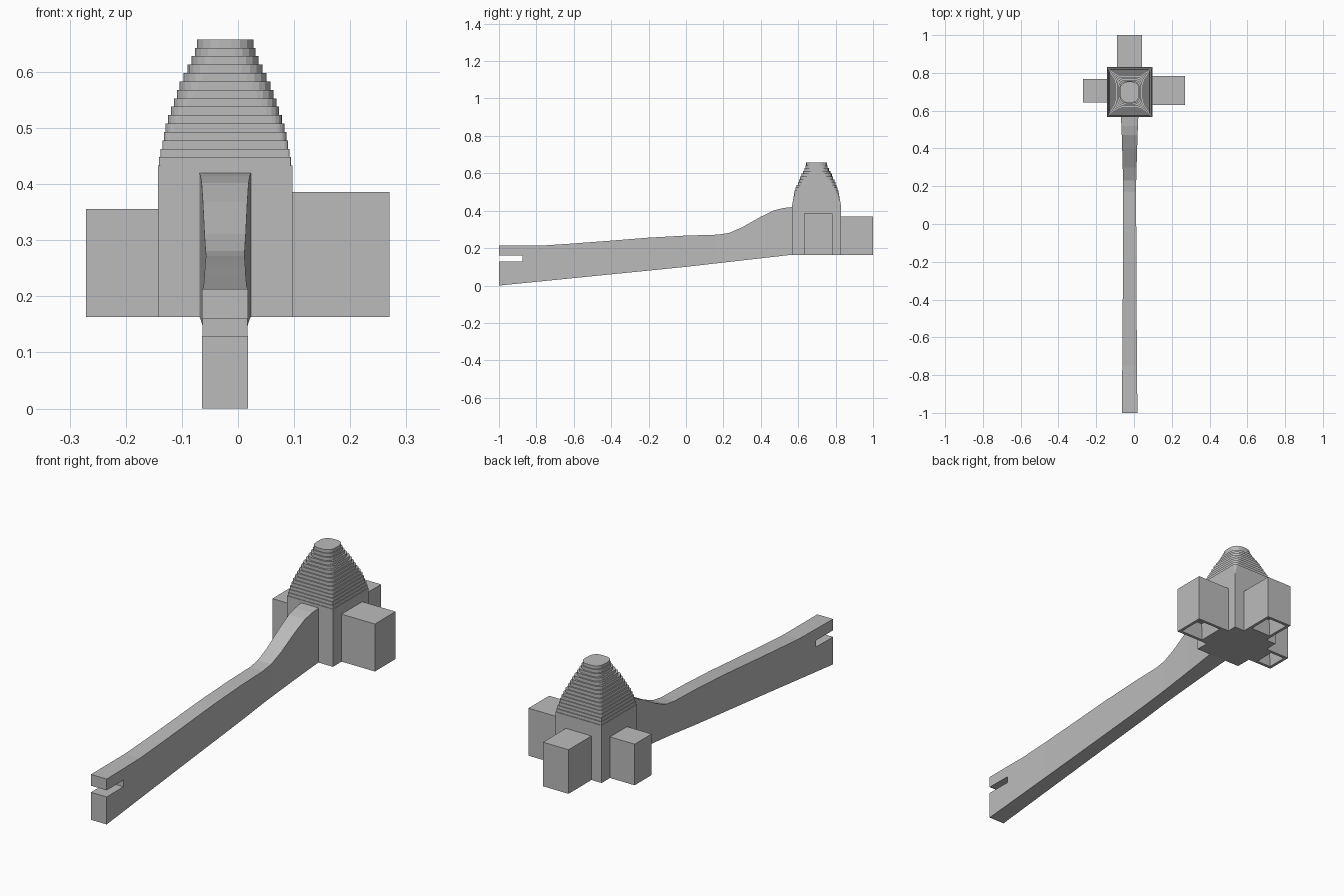
import bpy, bmesh, math

cube = bpy.data.objects.get("Cube")
if cube:
    bpy.data.objects.remove(cube, do_unlink=True)

grey = bpy.data.materials.new("plain grey")
grey.use_nodes = True
colour = (0.5, 0.5, 0.5, 1)
grey.diffuse_color = colour
grey.node_tree.nodes["Principled BSDF"].inputs["Base Color"].default_value = colour


def loft(name, rings):
    """Skin a list of equal-sized point loops and cap both ends."""
    bm = bmesh.new()
    loops = [[bm.verts.new(p) for p in ring] for ring in rings]
    count = len(loops[0])
    for a, b in zip(loops, loops[1:]):
        for i in range(count):
            j = (i + 1) % count
            bm.faces.new((a[i], a[j], b[j], b[i]))
    bm.faces.new(loops[0][::-1])
    bm.faces.new(loops[-1])
    bmesh.ops.recalc_face_normals(bm, faces=bm.faces)
    mesh = bpy.data.meshes.new(name)
    bm.to_mesh(mesh)
    bm.free()
    mesh.materials.append(grey)
    obj = bpy.data.objects.new(name, mesh)
    bpy.context.collection.objects.link(obj)
    return obj


def rect(x0, x1, y0, y1, z):
    return [(x0, y0, z), (x1, y0, z), (x1, y1, z), (x0, y1, z)]


def rounded(hx, hy, r, z):
    """Rounded rectangle around the hub axis."""
    pts = []
    for k, (sx, sy) in enumerate(((1, 1), (-1, 1), (-1, -1), (1, -1))):
        for s in range(5):
            a = math.pi / 2 * (k + s / 4)
            pts.append((CX + sx * (hx - r) + r * math.cos(a),
                        CY + sy * (hy - r) + r * math.sin(a), z))
    return pts


def interp(table, t):
    for (a, va), (b, vb) in zip(table, table[1:]):
        if t <= b:
            return va + (vb - va) * (t - a) / (b - a)
    return table[-1][1]


CX, CY, BASE = -0.023, 0.698, 0.163
HX, HY, SHOULDER, PEAK = 0.12, 0.132, 0.433, 0.658

# Square hub
loft("hub", [rect(CX - HX, CX + HX, CY - HY, CY + HY, z) for z in (BASE, SHOULDER)])

# Stepped dome: layers shrink and turn round toward the peak
LAYERS = 15
width = [(0, 0.98), (0.3, 0.88), (0.65, 0.67), (0.9, 0.46), (1, 0.42)]
steps = []
for i in range(LAYERS):
    t = i / (LAYERS - 1)
    w = interp(width, t)
    hx, hy = HX * w, HY * w
    radius = min(hx, hy) * (0.02 + 0.75 * t ** 1.5)
    for level in (i, i + 1):
        z = SHOULDER + (PEAK - SHOULDER) * level / LAYERS
        steps.append(rounded(hx, hy, radius, z))
loft("stepped_dome", steps)


# Blocks around the hub, each with a tapering socket underneath
def socket_block(name, x0, x1, y0, y1, top, out):
    ox, oy = out

    def inner(gap, z):
        near = gap + 0.025
        return rect(x0 + (near if ox > 0 else gap), x1 - (near if ox < 0 else gap),
                    y0 + (near if oy > 0 else gap), y1 - (near if oy < 0 else gap), z)

    loft(name, [rect(x0, x1, y0, y1, top), rect(x0, x1, y0, y1, BASE),
                inner(0.014, BASE), inner(0.03, BASE + 0.07)])


socket_block("left_block", CX + HX, 0.27, 0.63, 0.783, 0.386, (1, 0))
socket_block("right_block", -0.271, CX - HX, 0.642, 0.768, 0.356, (-1, 0))
socket_block("back_block", -0.09, 0.043, CY + HY, 1.0, 0.37, (0, 1))

# Long handle swept along y, with a slot splitting its tip into two prongs
top_line = [(-1, 0.213), (-0.75, 0.215), (-0.6, 0.225), (-0.4, 0.24), (-0.2, 0.256),
            (0, 0.267), (0.17, 0.272), (0.23, 0.281), (0.3, 0.311), (0.4, 0.368),
            (0.47, 0.402), (0.52, 0.414), (0.57, 0.42)]
bottom_line = [(-1, 0.0), (0, 0.1), (0.57, BASE + 0.002)]
half_width = [(-1, 0.041), (-0.5, 0.037), (0.2, 0.034), (0.45, 0.041), (0.57, 0.046)]
SLOT_END, SLOT_LOW, SLOT_HIGH = -0.875, 0.129, 0.16


def section(y, low, high):
    w = interp(half_width, y)
    return [(CX - w, y, low), (CX + w, y, low), (CX + w, y, high), (CX - w, y, high)]


stations = [SLOT_END] + [y for y, _ in top_line if y > SLOT_END]
loft("handle", [section(y, interp(bottom_line, y), interp(top_line, y)) for y in stations])
tip = (-1, SLOT_END)
loft("lower_prong", [section(y, interp(bottom_line, y), SLOT_LOW) for y in tip])
loft("upper_prong", [section(y, SLOT_HIGH, interp(top_line, y)) for y in tip])
